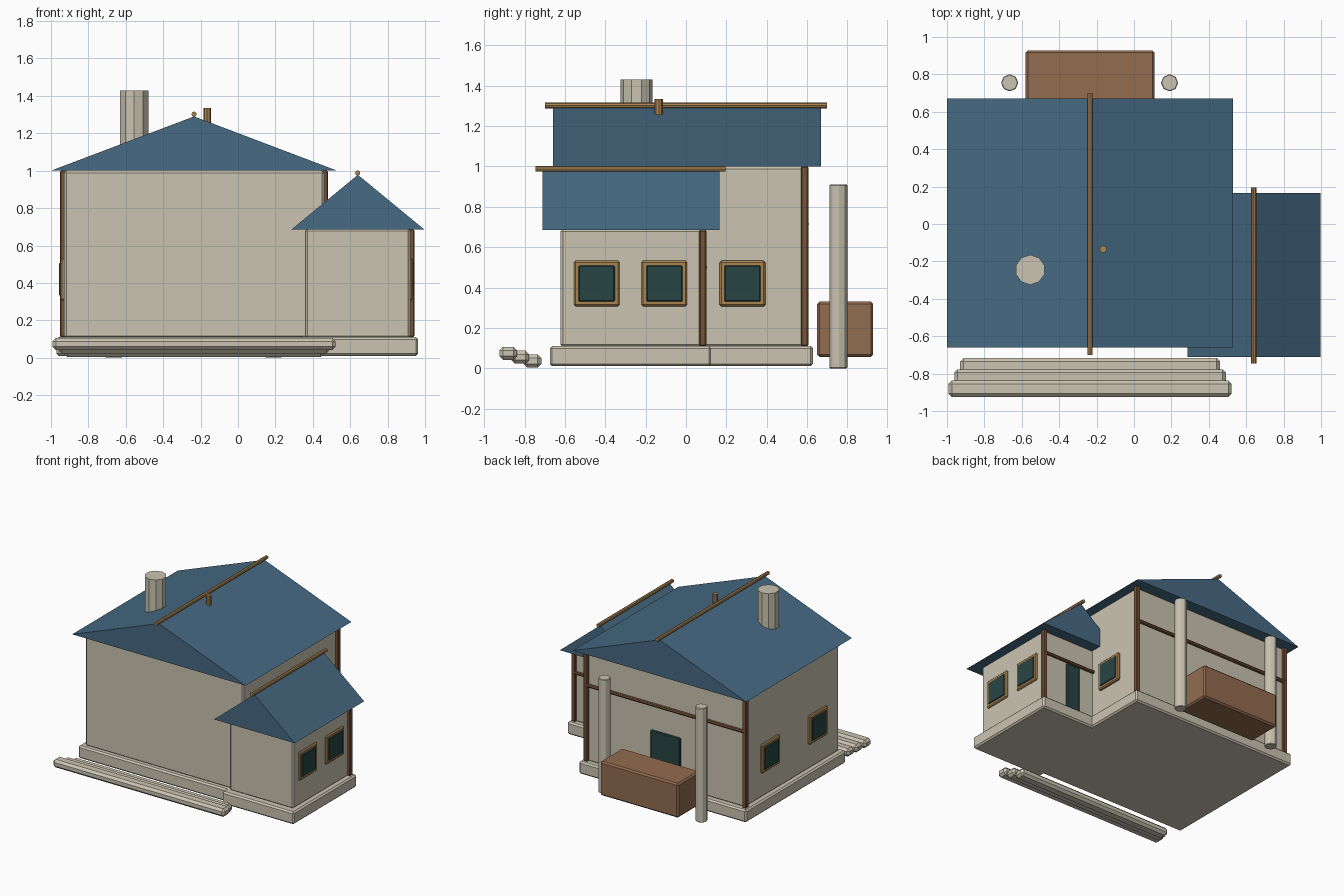
import bpy
from math import pi

cube = bpy.data.objects.get("Cube")
if cube:
    bpy.data.objects.remove(cube, do_unlink=True)


def material(name, rgb):
    m = bpy.data.materials.new(name)
    m.use_nodes = True
    col = (*rgb, 1)
    m.diffuse_color = col
    m.node_tree.nodes["Principled BSDF"].inputs["Base Color"].default_value = col
    return m


STONE = material("pale stone", (0.59, 0.55, 0.44))
ROOF = material("slate blue", (0.062, 0.143, 0.225))
TIMBER = material("dark timber", (0.19, 0.085, 0.04))
CRATE = material("warm brown", (0.29, 0.15, 0.08))
OCHRE = material("ochre wood", (0.40, 0.235, 0.085))
GLASS = material("dark green glass", (0.022, 0.058, 0.06))


def finish(ob, name, mat, bevel):
    ob.name = name
    ob.data.materials.append(mat)
    if bevel:
        mod = ob.modifiers.new("bevel", "BEVEL")
        mod.width = bevel
        mod.segments = 1
    return ob


def box(name, x, y, z, mat, bevel=0.012):
    """Box from (min, max) ranges on each axis."""
    bpy.ops.mesh.primitive_cube_add(size=1)
    ob = bpy.context.object
    for v in ob.data.vertices:
        v.co = [r[0] if c < 0 else r[1] for c, r in zip(v.co, (x, y, z))]
    return finish(ob, name, mat, bevel)


def rod(name, centre, radius, length, sides, mat, axis="z", bevel=0):
    rot = {"x": (0, pi / 2, 0), "y": (pi / 2, 0, 0), "z": (0, 0, 0)}[axis]
    bpy.ops.mesh.primitive_cylinder_add(vertices=sides, radius=radius, depth=length,
                                        location=centre, rotation=rot)
    return finish(bpy.context.object, name, mat, bevel)


def gable(name, x, y, z):
    """Solid triangular prism with its ridge along y."""
    mid = (x[0] + x[1]) / 2
    verts = [(px, py, pz) for py in y
             for px, pz in ((x[0], z[0]), (x[1], z[0]), (mid, z[1]))]
    faces = [(0, 1, 2), (5, 4, 3), (0, 3, 4, 1), (1, 4, 5, 2), (2, 5, 3, 0)]
    mesh = bpy.data.meshes.new(name)
    mesh.from_pydata(verts, [], faces)
    ob = bpy.data.objects.new(name, mesh)
    bpy.context.collection.objects.link(ob)
    return finish(ob, name, ROOF, 0)


def window(name, wall_x, side, y, z=0.42):
    """Framed square window on a wall facing +x or -x."""
    for part, half, out, mat in (("frame", 0.113, 0.02, OCHRE), ("pane", 0.092, 0.026, GLASS)):
        xs = sorted((wall_x - side * 0.01, wall_x + side * out))
        box(f"{name}_{part}", xs, (y - half, y + half), (z - half, z + half), mat, 0.008)


def post(name, x, y, top):
    box(name, (x - 0.018, x + 0.018), (y - 0.018, y + 0.018), (0.11, top), TIMBER, 0.006)


# Foundations and walls
box("main_foundation", (-0.97, 0.505), (-0.63, 0.63), (0.01, 0.11), STONE)
box("annex_foundation", (0.33, 0.963), (-0.675, 0.125), (0.01, 0.11), STONE)
box("main_walls", (-0.93, 0.462), (-0.595, 0.585), (0.105, 1.0), STONE)
box("annex_walls", (0.36, 0.922), (-0.622, 0.083), (0.105, 0.69), STONE)

# Roofs with ridge poles
gable("main_roof", (-1.0, 0.53), (-0.66, 0.67), (1.0, 1.29))
gable("annex_roof", (0.285, 0.997), (-0.71, 0.165), (0.685, 0.978))
rod("main_ridge_pole", (-0.235, 0.0, 1.302), 0.014, 1.4, 8, OCHRE, "y")
rod("annex_ridge_pole", (0.64, -0.275, 0.988), 0.014, 0.94, 8, OCHRE, "y")

# Chimney and small vent pipe
rod("chimney", (-0.555, -0.245, 1.24), 0.08, 0.38, 10, STONE)
rod("vent_pipe", (-0.165, -0.135, 1.285), 0.02, 0.1, 8, OCHRE)

# Timber posts and beams on the rear walls
post("main_post_right", -0.935, 0.588, 1.0)
post("main_post_left", 0.464, 0.588, 1.0)
post("annex_post", 0.925, 0.083, 0.685)
rod("main_beam", (-0.235, 0.595, 0.715), 0.014, 1.4, 8, TIMBER, "x")
rod("annex_beam", (0.69, 0.092, 0.5), 0.013, 0.47, 8, TIMBER, "x")

# Windows on the side walls
for i, y in enumerate((-0.443, -0.107)):
    window(f"annex_window_{i + 1}", 0.915, 1, y)
window("main_window_left", 0.462, 1, 0.28)
for i, y in enumerate((0.28, -0.32)):
    window(f"main_window_right_{i + 1}", -0.93, -1, y)

# Rear doors
box("main_door", (-0.365, -0.105), (0.575, 0.6), (0.11, 0.51), GLASS, 0.006)
box("annex_door", (0.595, 0.715), (0.075, 0.096), (0.11, 0.485), GLASS, 0.006)

# Rear crate and its two standing columns
box("crate", (-0.58, 0.11), (0.65, 0.928), (0.057, 0.33), CRATE)
for side, x in (("right", -0.665), ("left", 0.19)):
    rod(f"column_{side}", (x, 0.755, 0.455), 0.046, 0.91, 8, STONE, bevel=0.004)

# Three long stepped slabs at the front
for i in range(3):
    inset, y, z = 0.031 * i, -0.925 + 0.06 * i, 0.042 - 0.019 * i
    box(f"front_step_{i + 1}", (-0.992 + inset, 0.522 - inset), (y, y + 0.088),
        (z, z + 0.064), STONE, 0.018)
